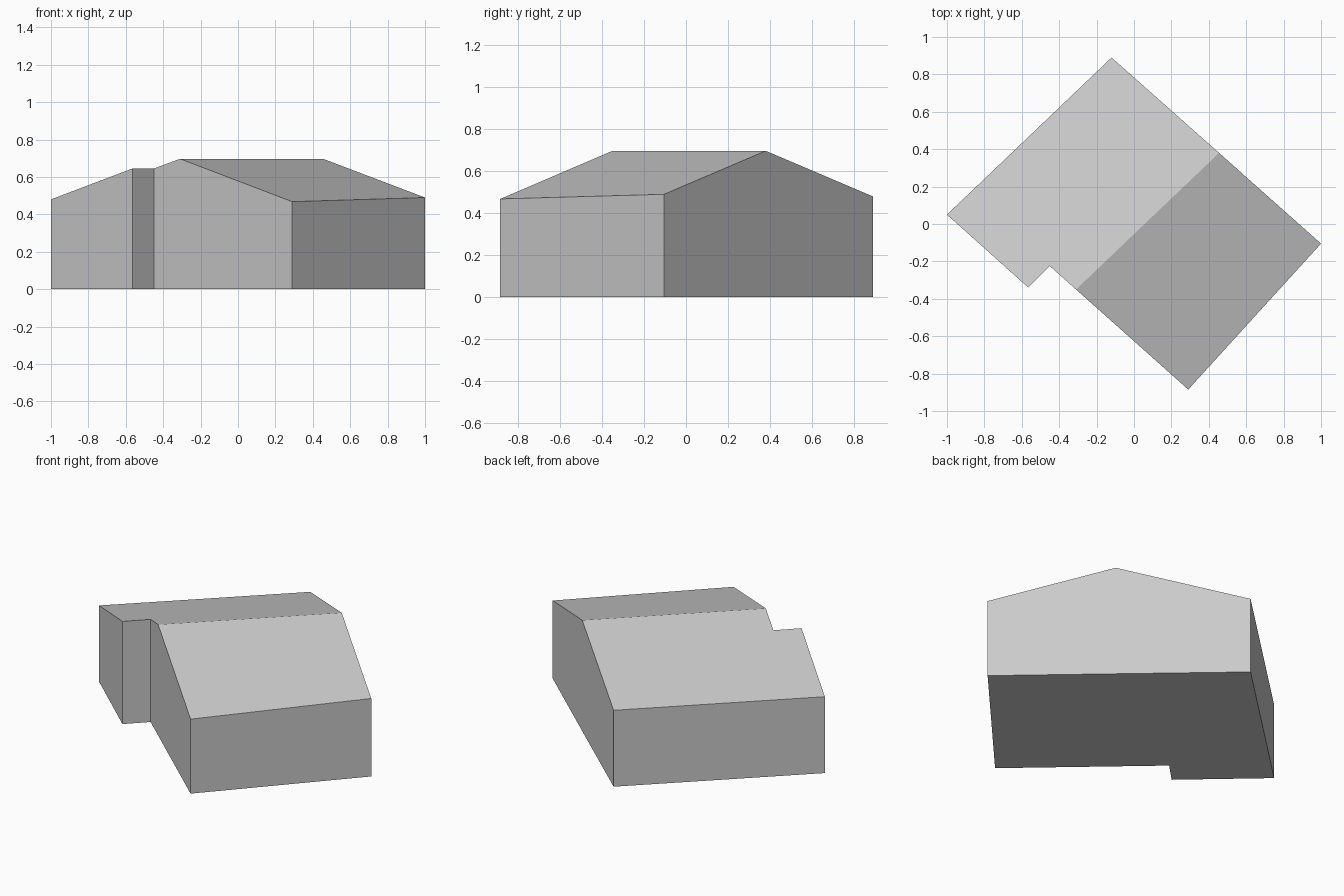
import bpy
import bmesh

default = bpy.data.objects.get("Cube")
if default:
    bpy.data.objects.remove(default, do_unlink=True)

grey = bpy.data.materials.new("plain grey")
grey.use_nodes = True
colour = (0.6, 0.6, 0.6, 1)
grey.diffuse_color = colour
grey.node_tree.nodes["Principled BSDF"].inputs["Base Color"].default_value = colour

# Footprint corners, counter-clockwise, each with its roof height
RIDGE = 0.697
outline = [
    (-1.0, 0.05, 0.48),        # left eave, front
    (-0.565, -0.34, 0.645),    # notch, outer corner
    (-0.45, -0.225, 0.645),    # notch, inner corner
    (-0.31, -0.35, RIDGE),     # ridge, front
    (0.29, -0.885, 0.468),     # right eave, front
    (1.0, -0.105, 0.49),       # right eave, back
    (0.455, 0.38, RIDGE),      # ridge, back
    (-0.12, 0.89, 0.48),       # left eave, back
]
ridge_front, ridge_back = 3, 6

bm = bmesh.new()
base = [bm.verts.new((x, y, 0)) for x, y, z in outline]
top = [bm.verts.new(p) for p in outline]
count = len(outline)

# Floor and walls
bm.faces.new(base[::-1])
for i in range(count):
    j = (i + 1) % count
    bm.faces.new((base[i], base[j], top[j], top[i]))

# Two roof slopes meeting at the ridge
bm.faces.new(top[ridge_front:ridge_back + 1])
bm.faces.new(top[ridge_back:] + top[:ridge_front + 1])

# Merge each gable wall into one flat face
for i in (ridge_front, ridge_back):
    bmesh.ops.dissolve_edges(bm, edges=[bm.edges.get((base[i], top[i]))], use_verts=False)

bmesh.ops.recalc_face_normals(bm, faces=bm.faces)
mesh = bpy.data.meshes.new("gabled_building")
bm.to_mesh(mesh)
bm.free()
mesh.materials.append(grey)
building = bpy.data.objects.new("gabled_building", mesh)
bpy.context.collection.objects.link(building)
